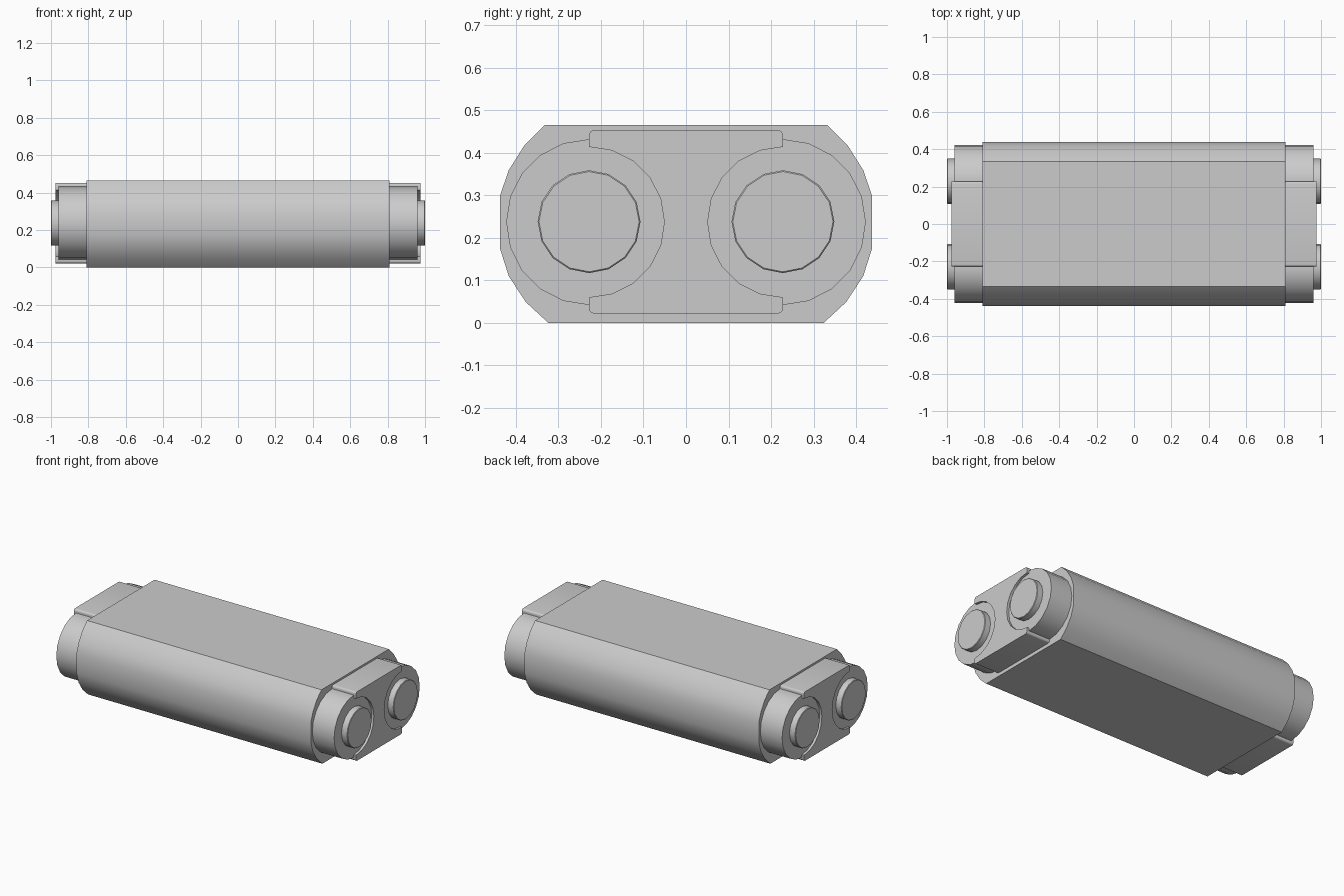
import bpy, bmesh, math

if "Cube" in bpy.data.objects:
    bpy.data.objects.remove(bpy.data.objects["Cube"])

grey = bpy.data.materials.new("light_grey")
grey.use_nodes = True
grey.diffuse_color = (0.6, 0.6, 0.6, 1)
grey.node_tree.nodes["Principled BSDF"].inputs["Base Color"].default_value = (0.6, 0.6, 0.6, 1)

MID_Z = 0.237    # height of the cell axes
CELL_Y = 0.228   # sideways offset of the cell axes


def arc(cy, cz, r, start, end, steps):
    """Points of an arc in the y-z plane, angles in degrees."""
    angles = [math.radians(start + (end - start) * i / steps) for i in range(steps + 1)]
    return [(cy + r * math.cos(a), cz + r * math.sin(a)) for a in angles]


def extrude(name, profile, x0, x1, bevel=0):
    """Extrude a y-z profile along x, optionally bevelling the outer rim."""
    bm = bmesh.new()
    base = bm.faces.new([bm.verts.new((x0, y, z)) for y, z in profile])
    out = bmesh.ops.extrude_face_region(bm, geom=[base])["geom"]
    for v in out:
        if isinstance(v, bmesh.types.BMVert):
            v.co.x = x1
    if bevel:
        rim = [e for e in bm.edges if all(abs(v.co.x - x1) < 1e-5 for v in e.verts)]
        bmesh.ops.bevel(bm, geom=rim, offset=bevel, segments=1, affect='EDGES')
    bmesh.ops.recalc_face_normals(bm, faces=bm.faces)
    mesh = bpy.data.meshes.new(name)
    bm.to_mesh(mesh)
    bm.free()
    mesh.materials.append(grey)
    obj = bpy.data.objects.new(name, mesh)
    bpy.context.collection.objects.link(obj)
    bpy.ops.object.select_all(action='DESELECT')
    obj.select_set(True)
    bpy.context.view_layer.objects.active = obj
    bpy.ops.object.shade_smooth_by_angle(angle=math.radians(31))
    return obj


def mirrored(half):
    """Close a half profile by mirroring it across y = 0."""
    return half + [(-y, z) for y, z in reversed(half)]


# Main sleeve with flat top and bottom and faceted round sides
sleeve = [(0.333, 0.465), (0.38, 0.418), (0.417, 0.359), (0.438, 0.298),
          (0.438, 0.176), (0.417, 0.11), (0.377, 0.049), (0.324, 0)]
extrude("sleeve", mirrored(sleeve), -0.81, 0.81)

# End spacer outline: rounded lips around a circular notch on each side
TOP, BOTTOM, ROUND = 0.453, 0.022, 0.012
spacer = (arc(CELL_Y - ROUND, TOP - ROUND, ROUND, 90, 0, 4)
          + arc(CELL_Y, MID_Z, 0.177, 90, 270, 10)
          + arc(CELL_Y - ROUND, BOTTOM + ROUND, ROUND, 0, -90, 4))

for side, end in (("left", 1), ("right", -1)):
    extrude(side + "_spacer", mirrored(spacer), end * 0.8, end * 0.975)
    for place, cy in (("front", -CELL_Y), ("back", CELL_Y)):
        # Cell end and its raised contact
        cell = arc(cy, MID_Z, 0.195, 0, 360, 20)[:-1]
        extrude(f"{side}_{place}_cell", cell, end * 0.8, end * 0.96)
        contact = arc(cy, MID_Z + 0.001, 0.121, 0, 360, 16)[:-1]
        extrude(f"{side}_{place}_contact", contact, end * 0.95, end, bevel=0.003)
